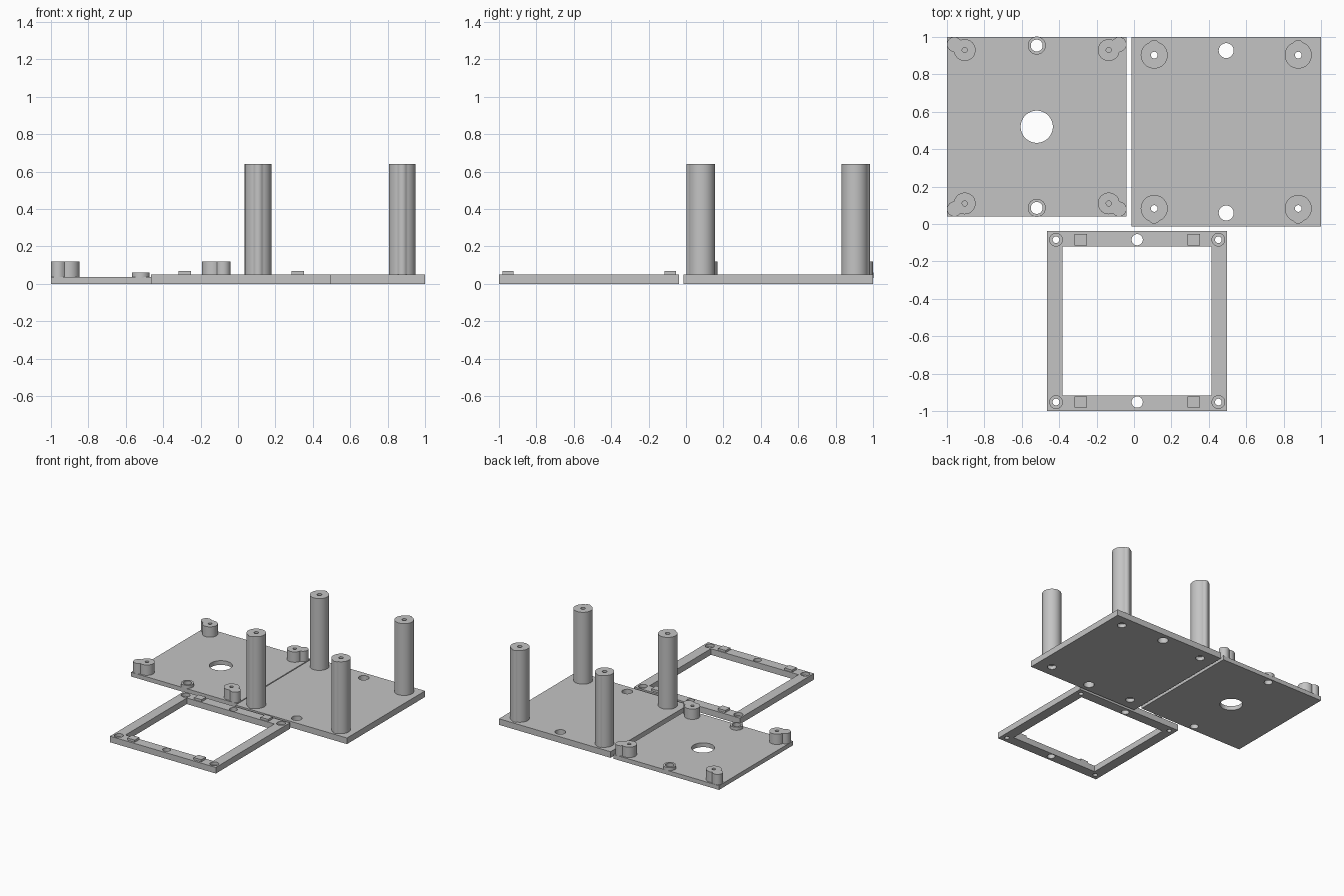
import bpy, bmesh, math
from mathutils import Vector

cube = bpy.data.objects.get("Cube")
if cube:
    bpy.data.objects.remove(cube, do_unlink=True)

grey = bpy.data.materials.new("plain grey")
grey.use_nodes = True
grey.diffuse_color = (0.55, 0.55, 0.55, 1)
grey.node_tree.nodes["Principled BSDF"].inputs["Base Color"].default_value = grey.diffuse_color

SIGNS = [(sx, sy) for sx in (-1, 1) for sy in (-1, 1)]


def prism(name, outlines, z0, z1):
    """Extrude one or more closed outlines from z0 to z1 as one object."""
    bm = bmesh.new()
    for outline in outlines:
        face = bm.faces.new([bm.verts.new((x, y, z0)) for x, y in outline])
        made = bmesh.ops.extrude_face_region(bm, geom=[face])["geom"]
        moved = [v for v in made if isinstance(v, bmesh.types.BMVert)]
        bmesh.ops.translate(bm, verts=moved, vec=(0, 0, z1 - z0))
    bmesh.ops.recalc_face_normals(bm, faces=bm.faces)
    mesh = bpy.data.meshes.new(name)
    bm.to_mesh(mesh)
    bm.free()
    mesh.materials.append(grey)
    obj = bpy.data.objects.new(name, mesh)
    bpy.context.collection.objects.link(obj)
    return obj


def rect(cx, cy, hx, hy):
    return [(cx - hx, cy - hy), (cx + hx, cy - hy), (cx + hx, cy + hy), (cx - hx, cy + hy)]


def circle(c, radius, lobe=(0, 0), lobe_radius=0, n=64):
    """Round outline, optionally merged with a smaller round lobe."""
    points, d = [], Vector(lobe)
    for i in range(n):
        u = Vector((math.cos(math.tau * i / n), math.sin(math.tau * i / n)))
        reach, disc = radius, lobe_radius ** 2 - d.cross(u) ** 2
        if disc > 0:
            reach = max(reach, d.dot(u) + math.sqrt(disc))
        points.append((c[0] + u.x * reach, c[1] + u.y * reach))
    return points


def cut(obj, outlines, z0, z1):
    cutter = prism("cutter", outlines, z0, z1)
    cutter.hide_render = True
    mod = obj.modifiers.new("cut", 'BOOLEAN')
    mod.operation, mod.solver, mod.object = 'DIFFERENCE', 'EXACT', cutter
    bpy.context.view_layer.objects.active = obj
    bpy.ops.object.modifier_apply(modifier=mod.name)
    bpy.data.objects.remove(cutter, do_unlink=True)


def spots(centre, dx, dy):
    return [(centre[0] + sx * dx, centre[1] + sy * dy) for sx, sy in SIGNS]


def mids(centre, dy=0.434):
    return [(centre[0], centre[1] + s * dy) for s in (-1, 1)]


parts = []

# Lid panel with central opening
LID = (-0.52, 0.52)
lid = prism("lid_panel", [rect(*LID, 0.48, 0.48)], 0, 0.035)
cut(lid, [circle(LID, 0.086)] + [circle(c, 0.032) for c in mids(LID)], -0.1, 0.1)
parts.append(lid)

# Lid corner bosses with blind screw holes
for (sx, sy), c in zip(SIGNS, spots(LID, 0.385, 0.41)):
    boss = prism("lid_boss", [circle(c, 0.058, (sx * 0.055, sy * 0.03), 0.04)], 0.03, 0.12)
    cut(boss, [circle(c, 0.014, n=32)], 0.04, 0.2)
    parts.append(boss)

# Lid raised hole rims
for c in mids(LID):
    rim = prism("lid_hole_rim", [circle(c, 0.048)], 0.03, 0.06)
    cut(rim, [circle(c, 0.032)], -0.1, 0.1)
    parts.append(rim)

# Base panel with counterbored screw holes
BASE = (0.493, 0.493)
POSTS = spots(BASE, 0.385, 0.41)
base = prism("base_panel", [rect(*BASE, 0.507, 0.507)], 0, 0.05)
cut(base, [circle(c, 0.04) for c in mids(BASE)] + [circle(c, 0.018) for c in POSTS], -0.1, 0.1)
cut(base, [circle(c, 0.034) for c in POSTS], -0.1, 0.03)
parts.append(base)

# Tall hollow posts with an outward rib
for (sx, sy), c in zip(SIGNS, POSTS):
    post = prism("base_post", [circle(c, 0.072, (0, sy * 0.052), 0.029, 96)], 0.04, 0.64)
    cut(post, [circle(c, 0.018, n=32)], -0.1, 0.8)
    parts.append(post)

# Open frame with counterbored corners
FRAME = (0.017, -0.518)
CORNERS = spots(FRAME, 0.434, 0.434)
frame = prism("spacer_frame", [rect(*FRAME, 0.481, 0.481)], 0, 0.05)
cut(frame, [rect(*FRAME, 0.398, 0.398)] + [circle(c, 0.03) for c in mids(FRAME)]
    + [circle(c, 0.018) for c in CORNERS], -0.1, 0.1)
cut(frame, [circle(c, 0.034) for c in CORNERS], 0.025, 0.1)
parts.append(frame)

# Locating tabs on the frame
for c in spots(FRAME, 0.302, 0.434):
    parts.append(prism("frame_tab", [rect(*c, 0.034, 0.03)], 0.04, 0.068))

# Smooth round walls, crisp edges
bpy.ops.object.select_all(action='DESELECT')
for obj in parts:
    obj.select_set(True)
bpy.context.view_layer.objects.active = parts[0]
bpy.ops.object.shade_smooth_by_angle(angle=math.radians(30))
